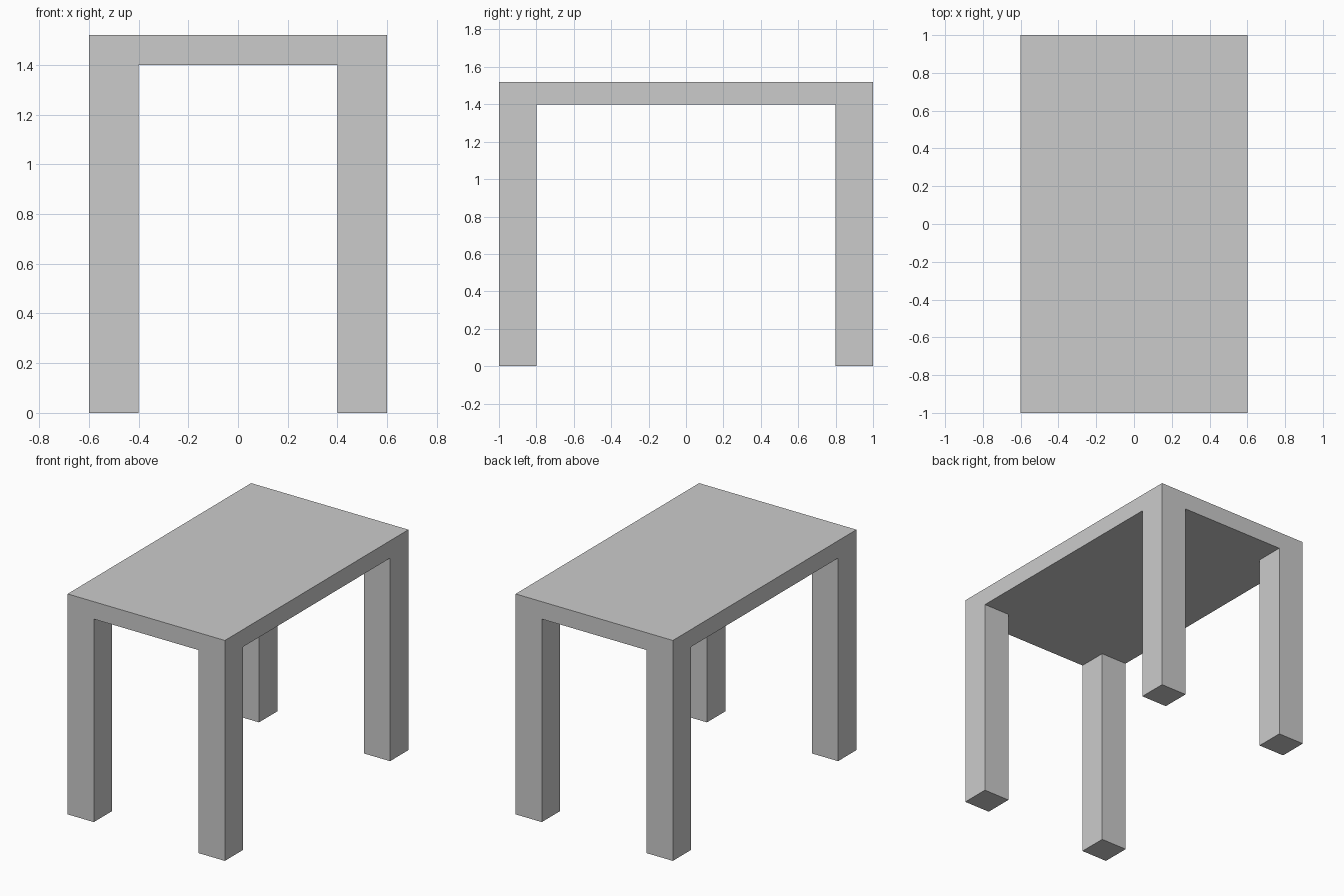
import bpy
import bmesh
from mathutils import Matrix, Vector

if "Cube" in bpy.data.objects:
    bpy.data.objects.remove(bpy.data.objects["Cube"])

WIDTH, DEPTH, HEIGHT = 1.2, 2.0, 1.52
THICKNESS, LEG = 0.12, 0.2
UNDERSIDE = HEIGHT - THICKNESS

bm = bmesh.new()

# Table top slab
bmesh.ops.create_cube(
    bm, size=1,
    matrix=Matrix.Translation((0, 0, UNDERSIDE + THICKNESS / 2))
    @ Matrix.Diagonal((WIDTH, DEPTH, THICKNESS, 1)))

# Cut lines that mark out the square leg footprints
for axis, half in ((Vector((1, 0, 0)), WIDTH / 2), (Vector((0, 1, 0)), DEPTH / 2)):
    for side in (-1, 1):
        bmesh.ops.bisect_plane(
            bm, geom=bm.verts[:] + bm.edges[:] + bm.faces[:],
            plane_co=axis * side * (half - LEG), plane_no=axis)

# Legs: pull the four corner faces of the underside down to the floor
bm.normal_update()
corners = []
for face in bm.faces:
    centre = face.calc_center_median()
    if (face.normal.z < -0.5 and abs(centre.x) > WIDTH / 2 - LEG
            and abs(centre.y) > DEPTH / 2 - LEG):
        corners.append(face)
feet = bmesh.ops.extrude_discrete_faces(bm, faces=corners)["faces"]
for foot in feet:
    bmesh.ops.translate(bm, verts=foot.verts[:], vec=(0, 0, -UNDERSIDE))

bmesh.ops.recalc_face_normals(bm, faces=bm.faces[:])

# Table object, flat shaded
mesh = bpy.data.meshes.new("table")
bm.to_mesh(mesh)
bm.free()
table = bpy.data.objects.new("table", mesh)
bpy.context.collection.objects.link(table)
